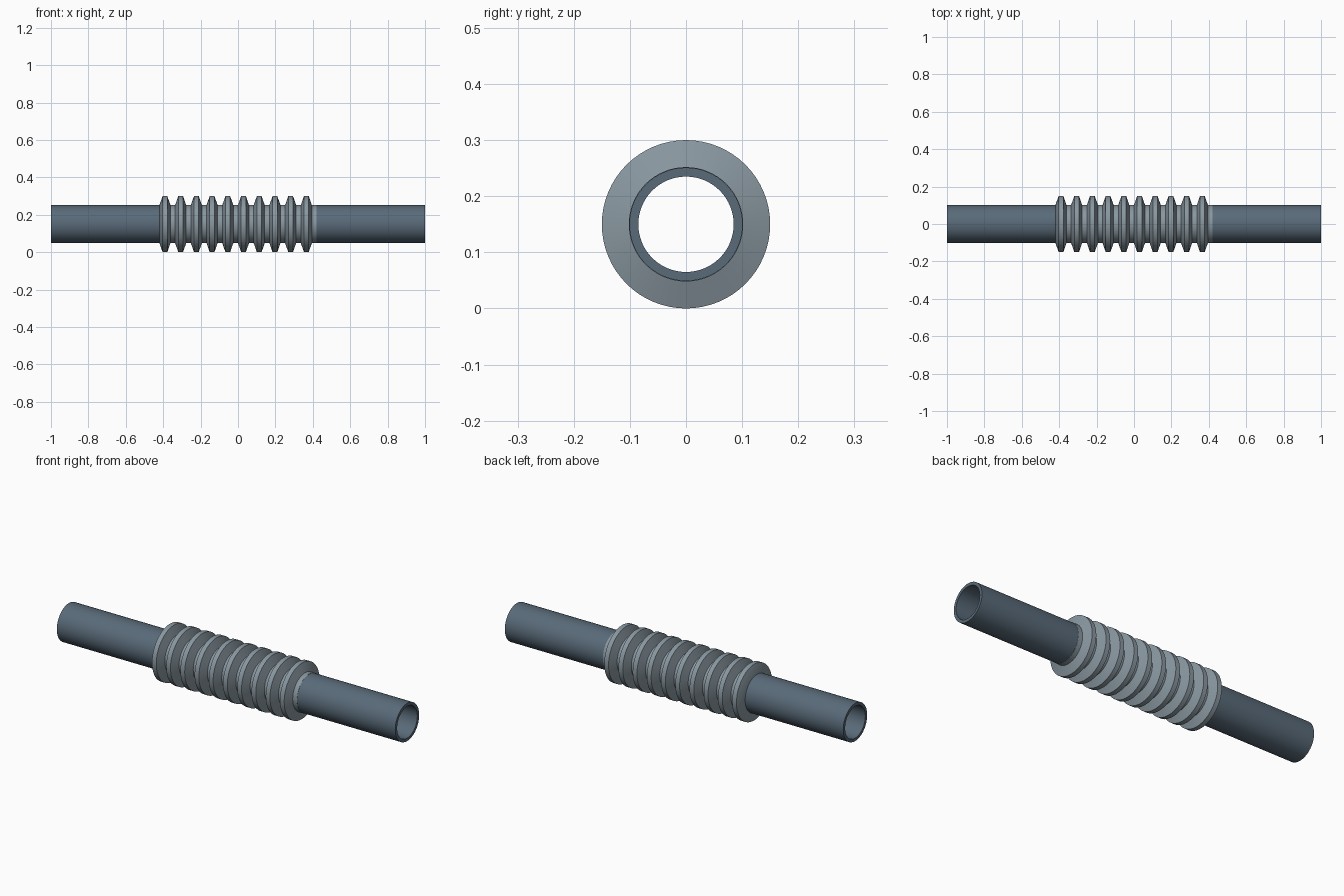
import bpy, bmesh, math

if "Cube" in bpy.data.objects:
    bpy.data.objects.remove(bpy.data.objects["Cube"])

SEGMENTS = 64
AXIS_Z = 0.15       # height of the pipe axis
RIDGES = 10
PITCH = 0.084
HALF = RIDGES * PITCH / 2
WALL = 0.016


def material(name, rgb):
    m = bpy.data.materials.new(name)
    m.diffuse_color = (*rgb, 1)
    m.use_nodes = True
    m.node_tree.nodes["Principled BSDF"].inputs["Base Color"].default_value = m.diffuse_color
    return m


def revolve(name, profile, mat):
    """Spin a closed (x, radius) profile around the pipe axis."""
    bm = bmesh.new()
    rings = []
    for x, r in profile:
        rings.append([bm.verts.new((x, r * math.cos(a), AXIS_Z + r * math.sin(a)))
                      for a in (2 * math.pi * i / SEGMENTS for i in range(SEGMENTS))])
    for k, ring in enumerate(rings):
        nxt = rings[(k + 1) % len(rings)]
        for i in range(SEGMENTS):
            j = (i + 1) % SEGMENTS
            bm.faces.new((ring[i], ring[j], nxt[j], nxt[i]))
    bmesh.ops.recalc_face_normals(bm, faces=bm.faces)
    mesh = bpy.data.meshes.new(name)
    bm.to_mesh(mesh)
    bm.free()
    mesh.materials.append(mat)
    obj = bpy.data.objects.new(name, mesh)
    bpy.context.collection.objects.link(obj)
    bpy.ops.object.select_all(action='DESELECT')
    obj.select_set(True)
    bpy.context.view_layer.objects.active = obj
    bpy.ops.object.shade_smooth_by_angle(angle=math.radians(25))
    return obj


pipe_mat = material("pipe_steel", (0.10, 0.145, 0.19))
bellows_mat = material("bellows_steel", (0.25, 0.31, 0.35))

# Straight hollow pipe on each side, tucked slightly into the bellows
for name, side in (("left_pipe", -1), ("right_pipe", 1)):
    revolve(name, [(side * 1.0, 0.085), (side * 1.0, 0.101),
                   (side * 0.4, 0.101), (side * 0.4, 0.085)], pipe_mat)

# Corrugated bellows: repeated ridge profile, thin wall following it inside
outer = []
for n in range(RIDGES):
    x0 = -HALF + n * PITCH
    outer += [(x0, 0.102), (x0 + 0.2 * PITCH, 0.15),
              (x0 + 0.5 * PITCH, 0.15), (x0 + 0.7 * PITCH, 0.102)]
outer.append((HALF, 0.102))
inner = [(x, r - WALL) for x, r in reversed(outer)]
revolve("bellows", outer + inner, bellows_mat)
